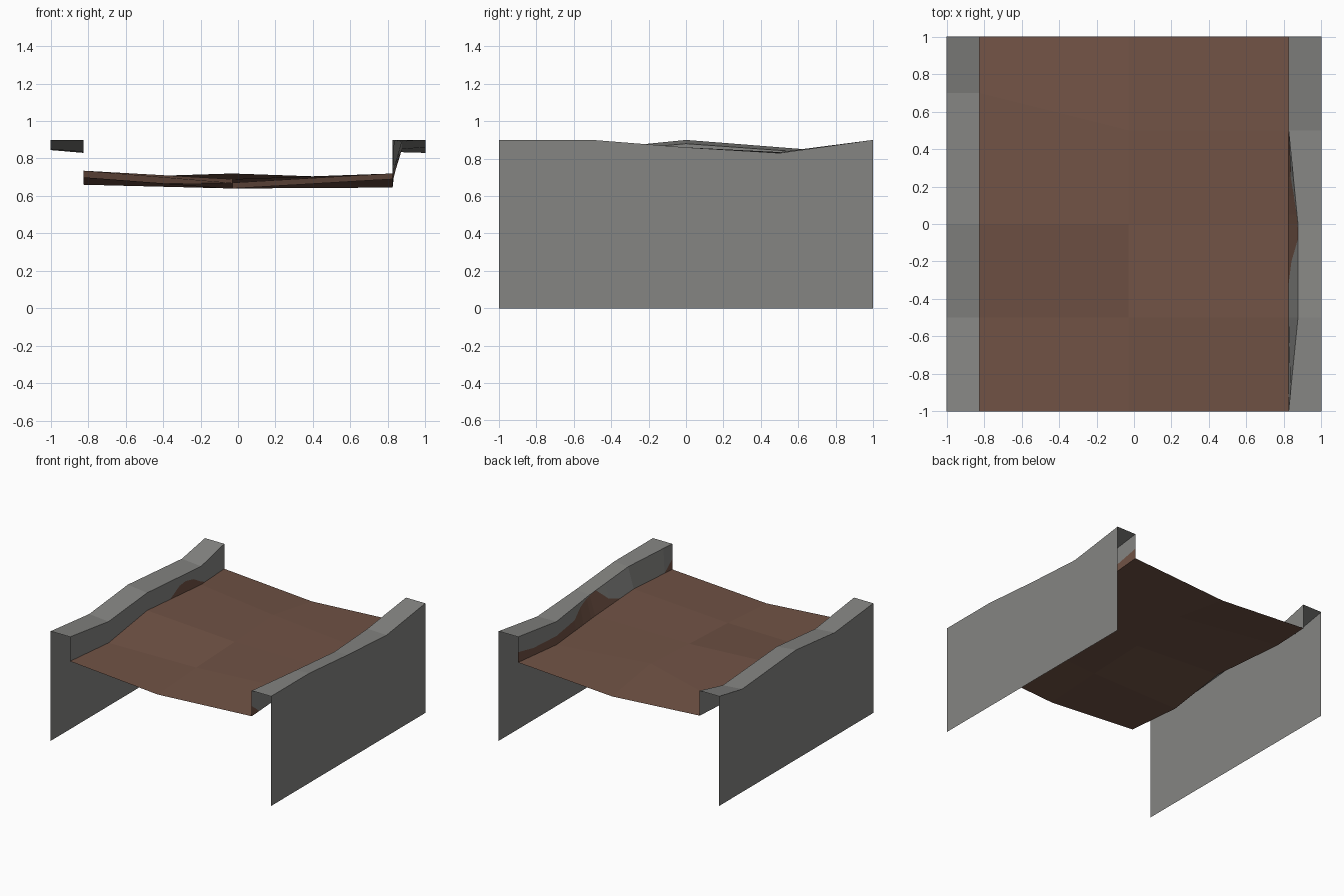
import bpy, bmesh

if "Cube" in bpy.data.objects:
    bpy.data.objects.remove(bpy.data.objects["Cube"])


def material(name, rgb):
    m = bpy.data.materials.new(name)
    m.diffuse_color = (*rgb, 1)
    m.use_nodes = True
    m.node_tree.nodes["Principled BSDF"].inputs["Base Color"].default_value = m.diffuse_color
    return m


STONE = material("grey stone", (0.235, 0.235, 0.225))
DIRT = material("brown dirt", (0.165, 0.086, 0.060))


def lerp(keys, y):
    """Piecewise linear lookup in (y, value) keys, clamped at the ends."""
    for (y0, v0), (y1, v1) in zip(keys, keys[1:]):
        if y0 <= y <= y1:
            return v0 + (v1 - v0) * (y - y0) / (y1 - y0)
    return keys[0][1] if y < keys[0][0] else keys[-1][1]


def sheet(name, lines, mats, flip=False):
    """Loft a flat-shaded sheet between lines of points; one material per strip."""
    bm = bmesh.new()
    rows = [[bm.verts.new(p) for p in line] for line in lines]
    for s, (a, b) in enumerate(zip(rows, rows[1:])):
        for i in range(len(a) - 1):
            quad = [a[i], a[i + 1], b[i + 1], b[i]]
            face = bm.faces.new(quad[::-1] if flip else quad)
            face.material_index = mats[s]
    bmesh.ops.dissolve_degenerate(bm, dist=1e-5, edges=bm.edges[:])
    me = bpy.data.meshes.new(name)
    bm.to_mesh(me)
    bm.free()
    me.materials.append(STONE)
    me.materials.append(DIRT)
    ob = bpy.data.objects.new(name, me)
    bpy.context.collection.objects.link(ob)
    return ob


# Stations along the length for each side
YL = [-1, -0.5, 0, 0.7, 1]
YR = [-1, -0.5, 0, 0.5, 1]

# Heights of the wavy edges
left_outer = list(zip(YL, [0.90, 0.85, 0.90, 0.845, 0.90]))
left_inner = list(zip(YL, [0.90, 0.835, 0.88, 0.83, 0.90]))
left_floor = list(zip(YL, [0.70, 0.66, 0.735, 0.68, 0.695]))
mid_floor = list(zip(YR, [0.64, 0.67, 0.69, 0.72, 0.64]))
right_floor = list(zip(YR, [0.69, 0.72, 0.69, 0.645, 0.69]))
right_inner = list(zip(YR, [0.90, 0.89, 0.85, 0.835, 0.90]))
right_outer = list(zip(YR, [0.90, 0.90, 0.86, 0.83, 0.90]))
left_lip = [(-1, -0.825), (1, -0.825)]
right_lip = list(zip(YR, [0.825, 0.875, 0.875, 0.825, 0.825]))

# How far dirt climbs the inner walls, as a share of wall height
left_dirt = [(-1, 0), (0.3, 0), (0.42, 0.5), (0.5, 0.6), (0.6, 0.5), (0.75, 0), (1, 0)]
right_dirt = [(-1, 0.4), (-0.9, 0), (-0.32, 0), (-0.2, 0.3), (-0.08, 1), (0.05, 0.95),
              (0.15, 0.8), (0.25, 0.45), (0.6, 0.35), (0.8, 0.3), (1, 0.4)]

# Dirt floor
sheet("dirt_floor", [
    [(-0.825, y, z) for y, z in left_floor],
    [(-0.03, y, z) for y, z in mid_floor],
    [(0.825, y, z) for y, z in right_floor]], [1, 1], flip=True)


def bank(side, sx, outer, inner, floor, lip, dirt):
    flip = sx > 0
    # Outer wall and sloping top
    sheet(side + "_bank", [
        [(sx, y, 0) for y, z in outer],
        [(sx, y, z) for y, z in outer],
        [(lerp(lip, y), y, z) for y, z in inner]], [0, 0], flip=not flip)
    # Inner wall, split where the dirt ends
    ys = sorted({y for y, v in inner} | {y for y, v in dirt})
    lines = []
    for share in (lambda y: 0, lambda y: lerp(dirt, y), lambda y: 1):
        line = []
        for y in ys:
            t = share(y)
            z0, z1 = lerp(floor, y), lerp(inner, y)
            x0, x1 = sx * 0.825, lerp(lip, y)
            line.append((x0 + (x1 - x0) * t, y, z0 + (z1 - z0) * t))
        lines.append(line)
    sheet(side + "_inner_wall", lines, [1, 0], flip=not (sx < 0))


bank("left", -1, left_outer, left_inner, left_floor, left_lip, left_dirt)
bank("right", 1, right_outer, right_inner, right_floor, right_lip, right_dirt)

# Make every sheet face the open air
for ob in bpy.data.objects:
    me = ob.data
    bm = bmesh.new()
    bm.from_mesh(me)
    bm.normal_update()
    for f in bm.faces:
        n, c = f.normal, f.calc_center_median()
        if "inner" in ob.name:
            wrong = n.x * c.x > 0
        elif abs(n.z) > 0.5:
            wrong = n.z < 0
        else:
            wrong = n.x * c.x < 0
        if wrong:
            f.normal_flip()
    bm.to_mesh(me)
    bm.free()
